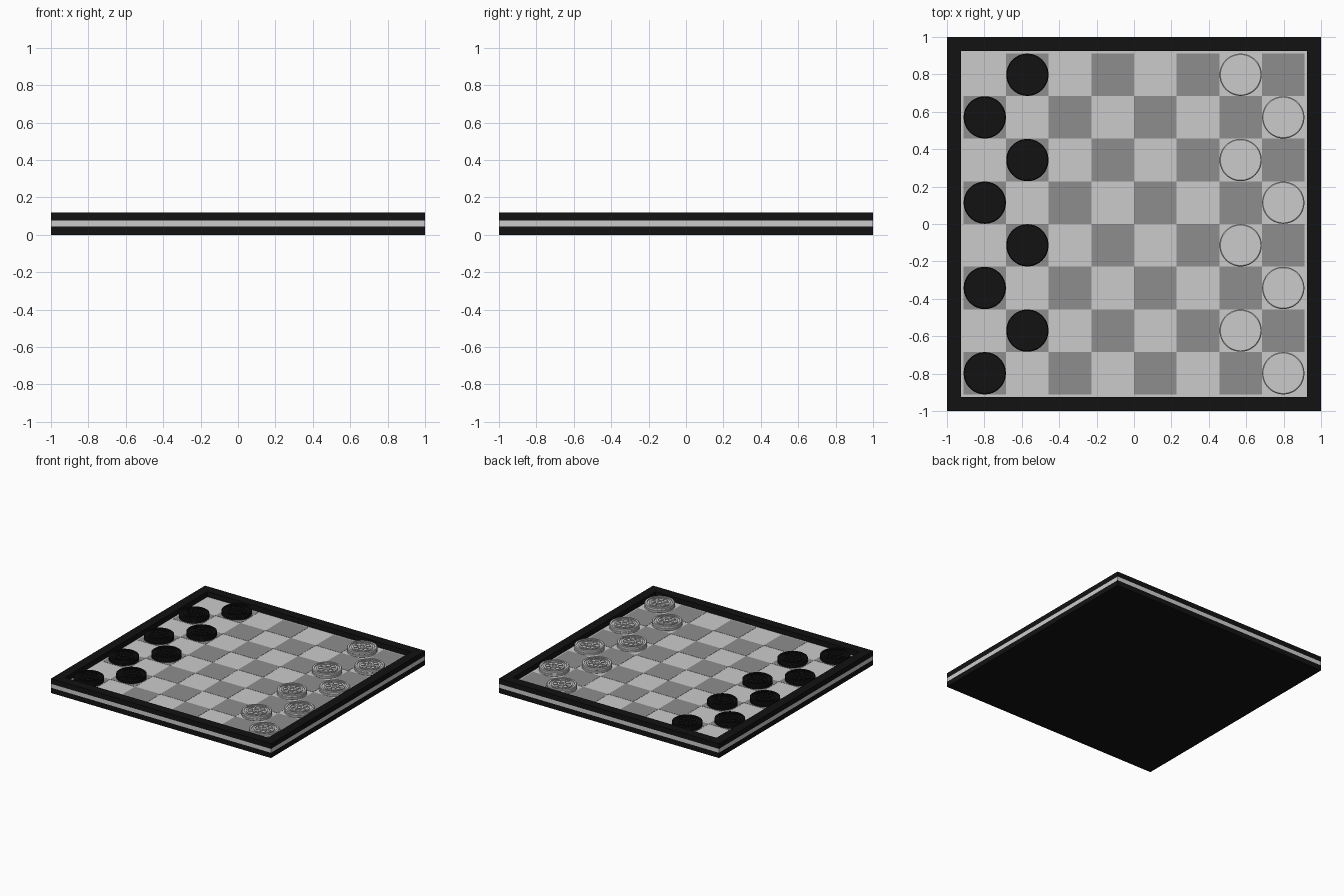
import bpy, bmesh
from math import radians, cos, sin, pi
from mathutils import Matrix, Vector

if "Cube" in bpy.data.objects:
    bpy.data.objects.remove(bpy.data.objects["Cube"])

CELL = 0.228                    # checker square size
Z1, Z2, Z3 = 0.043, 0.075, 0.118  # layer heights: base, playing slab, frame


def colour(name, v):
    m = bpy.data.materials.new(name)
    m.diffuse_color = (v, v, v, 1)
    m.use_nodes = True
    m.node_tree.nodes["Principled BSDF"].inputs["Base Color"].default_value = m.diffuse_color
    return m


black = colour("black", 0.006)
dark = colour("dark_grey", 0.27)


def add_object(name, mesh, loc=(0, 0, 0)):
    ob = bpy.data.objects.new(name, mesh)
    ob.location = loc
    bpy.context.collection.objects.link(ob)
    return ob


def to_mesh(bm, name, mat=None):
    me = bpy.data.meshes.new(name)
    bm.to_mesh(me)
    bm.free()
    if mat:
        me.materials.append(mat)
    return me


def add_box(bm, centre, size, angle=0):
    mat = (Matrix.Rotation(angle, 4, 'Z') @ Matrix.Translation(centre)
           @ Matrix.Diagonal((*size, 1)))
    bmesh.ops.create_cube(bm, size=1, matrix=mat)


def lathe(profile, steps, start=0.0, closed=False):
    """Spin (radius, z) points around z."""
    bm = bmesh.new()
    vs = [bm.verts.new((r * cos(start), r * sin(start), z)) for r, z in profile]
    es = [bm.edges.new(p) for p in zip(vs, vs[1:])]
    if closed:
        es.append(bm.edges.new((vs[-1], vs[0])))
    bmesh.ops.spin(bm, geom=vs + es, cent=(0, 0, 0), axis=(0, 0, 1),
                   angle=2 * pi, steps=steps)
    bmesh.ops.remove_doubles(bm, verts=bm.verts[:], dist=1e-5)
    bmesh.ops.recalc_face_normals(bm, faces=bm.faces[:])
    return bm


def slab(name, z0, z1, mat=None):
    bm = bmesh.new()
    add_box(bm, Vector((0, 0, (z0 + z1) / 2)), (2, 2, z1 - z0))
    add_object(name, to_mesh(bm, name, mat))


# Base and light playing slab
slab("base", 0, Z1, black)
slab("playing_slab", Z1, Z2)

# Raised square frame: a rectangle spun in four steps
k = 2 ** 0.5
frame = [(0.925 * k, Z2), (k, Z2), (k, Z3), (0.925 * k, Z3)]
add_object("frame", to_mesh(lathe(frame, 4, pi / 4, True), "frame", black))


def cell(col, row):
    return (col - 3.5) * CELL, (3.5 - row) * CELL


# Dark squares
bm = bmesh.new()
for row in range(8):
    for col in range(8):
        if (row + col) % 2:
            add_box(bm, Vector((*cell(col, row), Z2 + 0.0005)),
                    (CELL, CELL, 0.002))
add_object("dark_squares", to_mesh(bm, "dark_squares", dark))

# Counter: grooved rim, concentric ridges and short radial ribs on top
profile = [(0, 0), (0.109, 0), (0.113, 0.003), (0.113, 0.016), (0.110, 0.018),
           (0.110, 0.021), (0.113, 0.023), (0.113, 0.036), (0.108, 0.040),
           (0.094, 0.040), (0.094, 0.033), (0.080, 0.033), (0.080, 0.039),
           (0.066, 0.039), (0.066, 0.033), (0.032, 0.033), (0.032, 0.039),
           (0.018, 0.039), (0.018, 0.033), (0, 0.033)]


def counter_mesh(name, mat=None):
    bm = lathe(profile, 48)
    for i in range(8):
        add_box(bm, Vector((0.049, 0, 0.0345)), (0.036, 0.007, 0.007), i * pi / 4)
    me = to_mesh(bm, name, mat)
    me.shade_smooth()
    me.set_sharp_from_angle(angle=radians(30))
    return me


black_counter = counter_mesh("black_counter", black)
light_counter = counter_mesh("light_counter")
for row in range(8):
    odd = row % 2
    for name, me, col in (("black_counter", black_counter, 1 - odd),
                          ("light_counter", light_counter, 6 + odd)):
        add_object(f"{name}_{row + 1}", me, (*cell(col, row), Z2 + 0.001))
